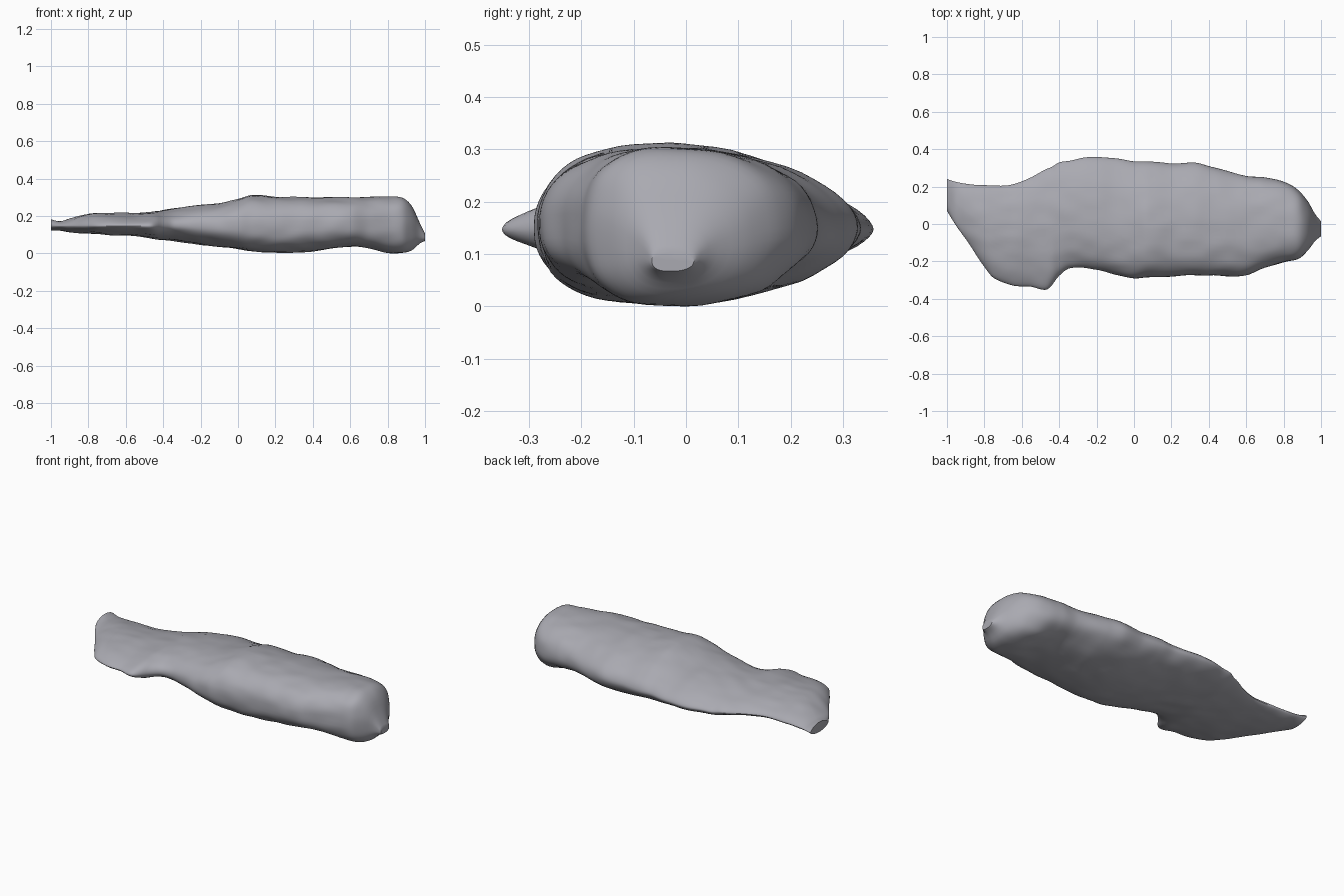
import bpy, bmesh, math
from mathutils import Vector, noise

if "Cube" in bpy.data.objects:
    bpy.data.objects.remove(bpy.data.objects["Cube"])

# Stations along the body: x, y min, y max, z min, z max
STATIONS = [
    (-1.0, .07, .24, .125, .185), (-.95, -.01, .225, .125, .175),
    (-.9, -.08, .215, .115, .19), (-.8, -.23, .208, .108, .215),
    (-.75, -.29, .205, .105, .22), (-.65, -.33, .21, .1, .22),
    (-.55, -.335, .25, .095, .22), (-.47, -.35, .295, .085, .225),
    (-.44, -.33, .305, .08, .23), (-.4, -.275, .33, .075, .235),
    (-.34, -.235, .34, .07, .245), (-.2, -.245, .36, .05, .265),
    (-.1, -.27, .35, .04, .27), (0, -.29, .335, .025, .295),
    (.07, -.285, .335, .015, .314), (.2, -.28, .325, .005, .305),
    (.33, -.275, .33, .01, .305), (.42, -.275, .305, .017, .303),
    (.6, -.275, .255, .04, .303), (.7, -.235, .25, .03, .303),
    (.8, -.205, .225, .005, .305), (.88, -.185, .18, .005, .3),
    (.93, -.14, .12, .02, .255), (.97, -.09, .05, .055, .17),
    (1.0, -.065, .015, .07, .11)]
SIDES = 64


def lerp(a, b, t):
    return a + (b - a) * max(0, min(1, t))


def smooth_station(x):
    """Monotone-ish cubic blend between neighbouring stations."""
    i = max(k for k in range(len(STATIONS) - 1) if STATIONS[k][0] <= x + 1e-9)
    a, b = STATIONS[i], STATIONS[i + 1]
    p, n = STATIONS[max(i - 1, 0)], STATIONS[min(i + 2, len(STATIONS) - 1)]
    h = b[0] - a[0]
    t = (x - a[0]) / h
    out = []
    for k in range(1, 5):
        ma = (b[k] - p[k]) / (b[0] - p[0]) * h
        mb = (n[k] - a[k]) / (n[0] - a[0]) * h
        out.append((2*t**3 - 3*t*t + 1) * a[k] + (t**3 - 2*t*t + t) * ma
                   + (3*t*t - 2*t**3) * b[k] + (t**3 - t*t) * mb)
    return out


def section(x):
    """Lens-shaped section at the thin end, rounded box at the thick end."""
    y0, y1, z0, z1 = smooth_station(x)
    body = (x + .55) / .6
    yc = lerp((y0 + y1) / 2, -.03, body)
    zc = lerp(.15, (z0 + z1) / 2, (x - .6) / .35)
    front_power = lerp(1.7, 2.6, body)
    back_power = lerp(1.7, 2.3, (x - .1) / .7)
    points = []
    for k in range(SIDES):
        a = 2 * math.pi * k / SIDES
        c, s = math.cos(a), math.sin(a)
        power = back_power if c > 0 else front_power
        y = yc + math.copysign(abs(c) ** (2 / power), c) * (y1 - yc if c > 0 else yc - y0)
        z = zc + math.copysign(abs(s) ** (2 / power), s) * (z1 - zc if s > 0 else zc - z0)
        # Shallow worn surface, elongated along the body
        bump = noise.noise(Vector((x * 9, y * 14, z * 14))) * .005
        edge = min(1, (1 - abs(x)) * 8)
        points.append((x, y + bump * c * edge, z + bump * s * edge))
    return points


# Worn stone body
xs = [-1 + i * .0125 for i in range(160)] + [.99, .995, 1.0]
xs = sorted(set(round(x, 4) for x in xs))
bm = bmesh.new()
rings = [[bm.verts.new(p) for p in section(x)] for x in xs]
for a, b in zip(rings, rings[1:]):
    for k in range(SIDES):
        j = (k + 1) % SIDES
        bm.faces.new((a[k], a[j], b[j], b[k]))
bm.faces.new(rings[0])
bm.faces.new(rings[-1])
bmesh.ops.recalc_face_normals(bm, faces=bm.faces)

# Stand the lowest point on the floor
low = min(v.co.z for v in bm.verts)
bmesh.ops.translate(bm, vec=(0, 0, -low), verts=bm.verts)
mesh = bpy.data.meshes.new("stone_body")
bm.to_mesh(mesh)
bm.free()
stone = bpy.data.objects.new("stone_body", mesh)
bpy.context.collection.objects.link(stone)

grey = bpy.data.materials.new("cool grey")
grey.diffuse_color = (.4, .4, .44, 1)
grey.use_nodes = True
grey.node_tree.nodes["Principled BSDF"].inputs["Base Color"].default_value = grey.diffuse_color
mesh.materials.append(grey)

bpy.context.view_layer.objects.active = stone
stone.select_set(True)
bpy.ops.object.shade_smooth_by_angle(angle=math.radians(40))
